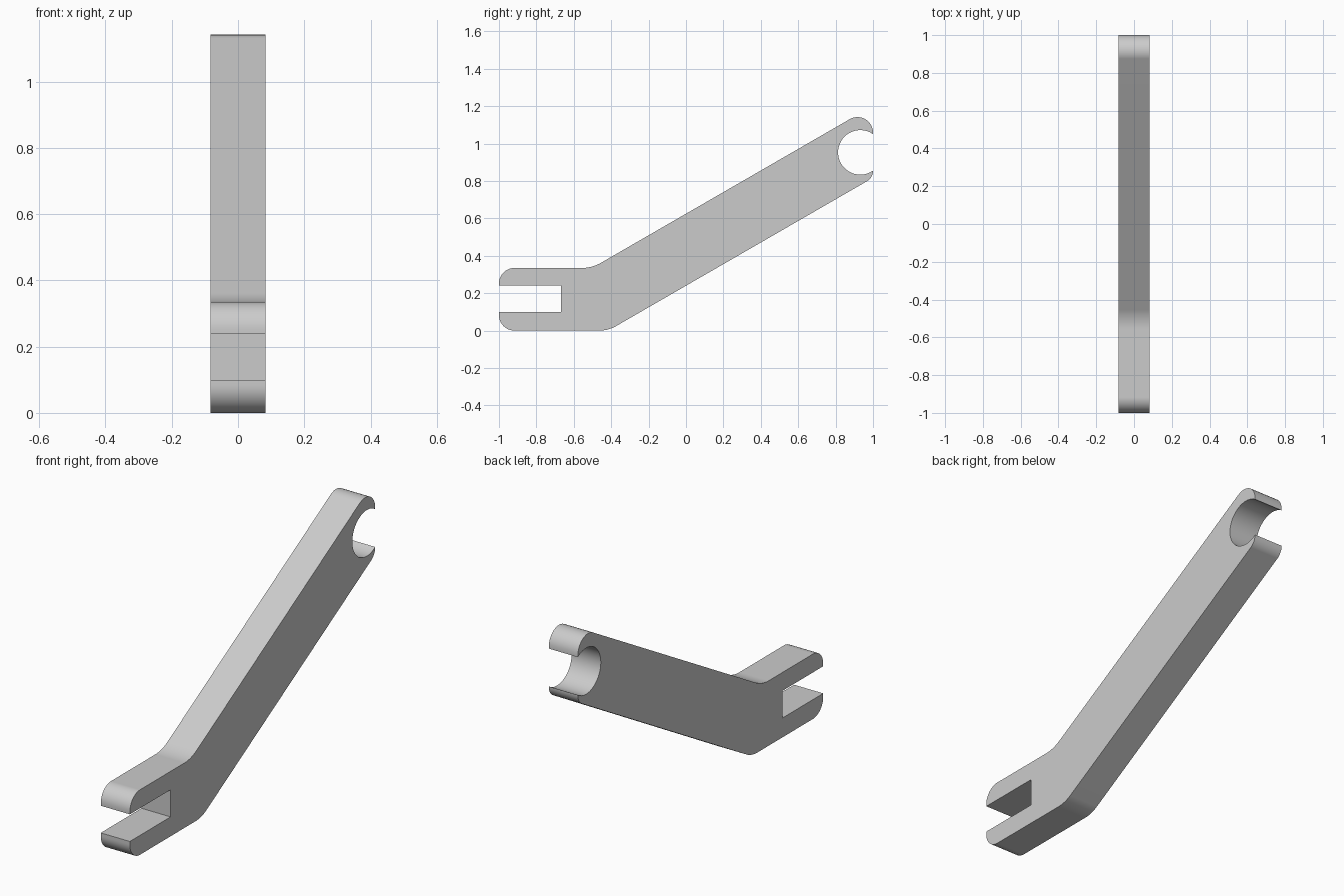
import bpy
import bmesh
import math
from mathutils import Vector

cube = bpy.data.objects.get("Cube")
if cube:
    bpy.data.objects.remove(cube, do_unlink=True)

HALF_WIDTH = 0.083
SLOPE = math.tan(math.radians(30))


def rounded(prev, corner, following, radius, steps=12):
    """Points of a fillet arc tangent to both edges at a corner."""
    a = (prev - corner).normalized()
    b = (following - corner).normalized()
    half = math.acos(a.dot(b)) / 2
    centre = corner + (a + b).normalized() * radius / math.sin(half)
    inward = (corner - centre).normalized()
    across = (b - a).normalized()
    sweep = math.pi / 2 - half
    points = []
    for i in range(steps + 1):
        t = sweep * (2 * i / steps - 1)
        points.append(centre + radius * (inward * math.cos(t) + across * math.sin(t)))
    return points


def top_line(y):
    return 0.625 + y * SLOPE


def bottom_line(y):
    return 0.24 + y * SLOPE


# Round socket: open arc that breaks through the end of the arm
socket = Vector((0.932, 0.953))
socket_radius = 0.119
opening = math.acos((1 - socket.x) / socket_radius)
socket_arc = []
for i in range(49):
    t = -opening - i / 48 * (math.tau - 2 * opening)
    socket_arc.append(socket + socket_radius * Vector((math.cos(t), math.sin(t))))

# Side outline as (y, z, fillet radius), starting from the lower jaw
height = 0.335
lower = [(-0.668, 0.10, 0), (-1, 0.10, 0), (-1, 0, 0.083),
         (-0.24 / SLOPE, 0, 0.18), (1, bottom_line(1), 0.065)]
upper = [(1, top_line(1), 0.083), ((height - 0.625) / SLOPE, height, 0.2),
         (-1, height, 0.083), (-1, 0.24, 0), (-0.668, 0.24, 0)]
corners = lower + upper

outline = []
for i, (y, z, radius) in enumerate(corners):
    if i == len(lower):
        outline += socket_arc
    here = Vector((y, z))
    if radius:
        before = Vector(corners[i - 1][:2])
        after = Vector(corners[(i + 1) % len(corners)][:2])
        outline += rounded(before, here, after, radius)
    else:
        outline.append(here)

# Extrude the outline across the width
bm = bmesh.new()
side = bm.faces.new([bm.verts.new((-HALF_WIDTH, p.x, p.y)) for p in outline])
result = bmesh.ops.extrude_face_region(bm, geom=[side], use_keep_orig=True)
moved = [v for v in result["geom"] if isinstance(v, bmesh.types.BMVert)]
bmesh.ops.translate(bm, verts=moved, vec=(2 * HALF_WIDTH, 0, 0))
bmesh.ops.recalc_face_normals(bm, faces=bm.faces)
mesh = bpy.data.meshes.new("forked_lever")
bm.to_mesh(mesh)
bm.free()

lever = bpy.data.objects.new("forked_lever", mesh)
bpy.context.collection.objects.link(lever)

# Plain grey material
grey = bpy.data.materials.new("light_grey")
grey.use_nodes = True
colour = (0.6, 0.6, 0.6, 1)
grey.diffuse_color = colour
grey.node_tree.nodes["Principled BSDF"].inputs["Base Color"].default_value = colour
mesh.materials.append(grey)

# Smooth fillets, crisp sides
bpy.ops.object.select_all(action="DESELECT")
lever.select_set(True)
bpy.context.view_layer.objects.active = lever
bpy.ops.object.shade_smooth_by_angle(angle=math.radians(30))
weighted = lever.modifiers.new("flat_faces", "WEIGHTED_NORMAL")
weighted.keep_sharp = True
